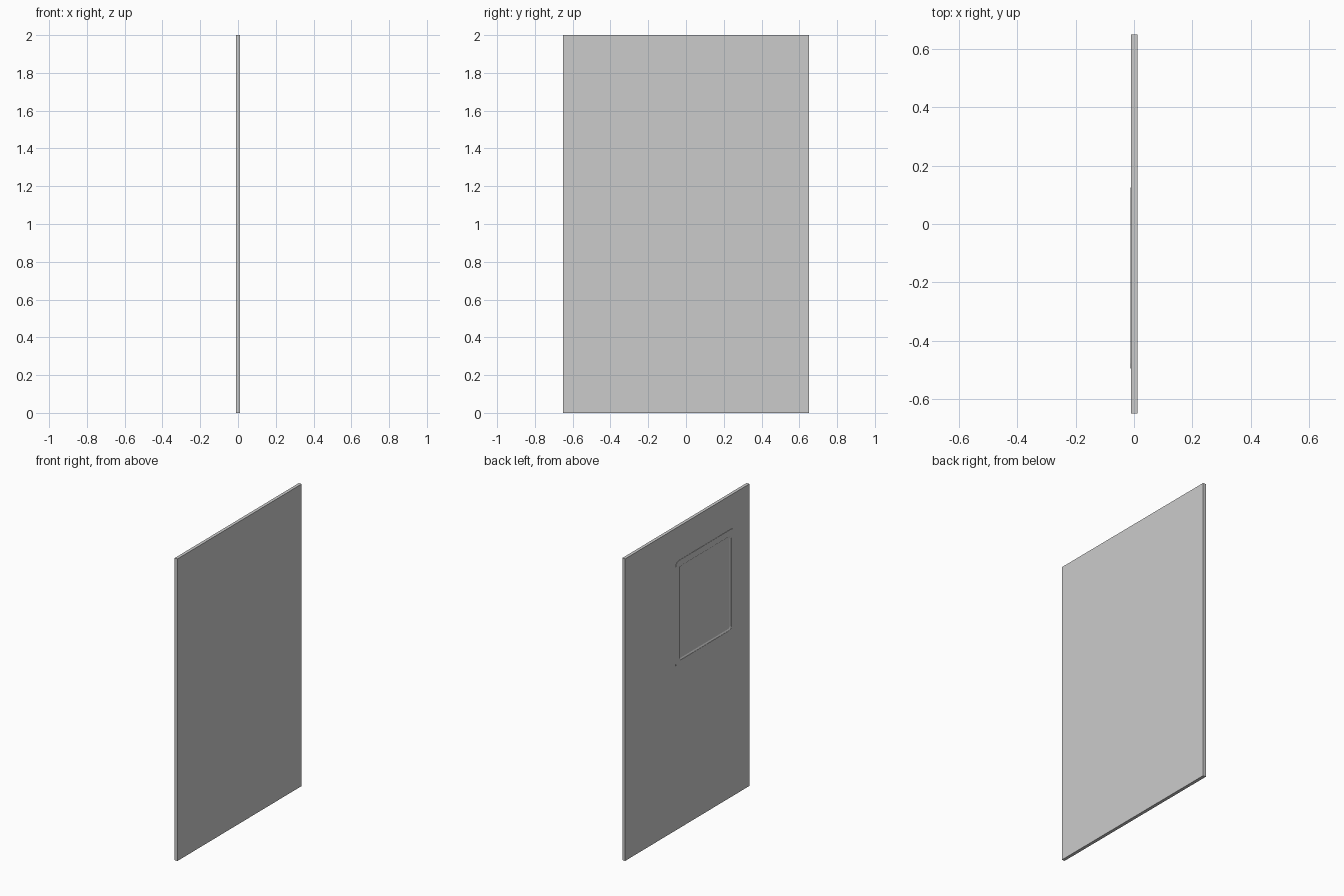
import bpy, bmesh, math

if "Cube" in bpy.data.objects:
    bpy.data.objects.remove(bpy.data.objects["Cube"])

BACK, FACE, RIM, FLOOR = 0.0115, -0.0095, -0.0115, -0.005
CY, CZ = -0.185, 1.4225   # centre of the window surround


def loop(bm, x, half_y, half_z, r, steps=3):
    """Rounded rectangle of vertices lying in a plane of constant x."""
    pts = []
    for k, (sy, sz) in enumerate([(1, 1), (-1, 1), (-1, -1), (1, -1)]):
        for i in range(steps + 1):
            a = math.pi / 2 * (k + i / steps)
            pts.append((x, CY + sy * (half_y - r) + r * math.cos(a),
                        CZ + sz * (half_z - r) + r * math.sin(a)))
    return [bm.verts.new(p) for p in pts]


def bridge(bm, a, b):
    n = len(a)
    for i in range(n):
        j = (i + 1) % n
        bm.faces.new((a[i], a[j], b[j], b[i]))


def finish(bm, name):
    bmesh.ops.recalc_face_normals(bm, faces=bm.faces)
    me = bpy.data.meshes.new(name)
    bm.to_mesh(me)
    bm.free()
    ob = bpy.data.objects.new(name, me)
    bpy.context.collection.objects.link(ob)
    return ob


# Door slab
bm = bmesh.new()
bmesh.ops.create_cube(bm, size=1)
for v in bm.verts:
    v.co.x = BACK if v.co.x > 0 else FACE
    v.co.y *= 1.3
    v.co.z = 2 * (v.co.z + 0.5)
slab = finish(bm, "door_slab")

# Tapered cutter for the window recess
bm = bmesh.new()
a = loop(bm, -0.03, 0.272, 0.312, 0.018)
b = loop(bm, FACE, 0.272, 0.312, 0.018)
c = loop(bm, FLOOR, 0.262, 0.302, 0.012)
bridge(bm, a, b)
bridge(bm, b, c)
bm.faces.new(a)
bm.faces.new(c)
cutter = finish(bm, "recess_cutter")
cutter.hide_render = True
cutter.hide_set(True)
mod = slab.modifiers.new("recess", 'BOOLEAN')
mod.operation = 'DIFFERENCE'
mod.solver = 'EXACT'
mod.object = cutter

# Thin raised surround around the recess
bm = bmesh.new()
rings = [loop(bm, FACE + 0.0005, 0.31, 0.3525, 0.035), loop(bm, RIM, 0.31, 0.3525, 0.035),
         loop(bm, RIM, 0.272, 0.312, 0.018), loop(bm, FACE + 0.0005, 0.272, 0.312, 0.018)]
for i in range(4):
    bridge(bm, rings[i], rings[(i + 1) % 4])
finish(bm, "window_surround")
